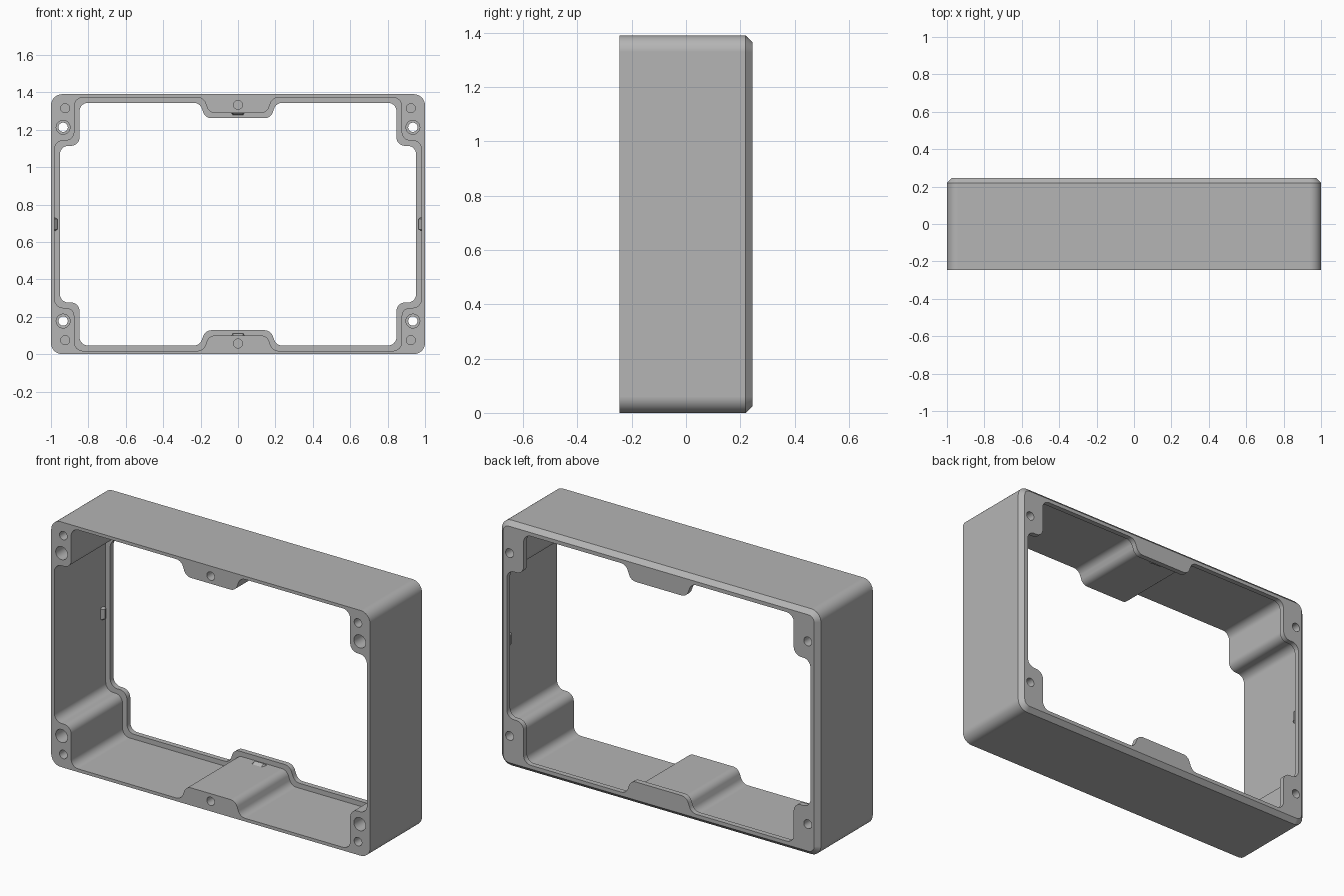
import bpy, bmesh, math
from mathutils import Vector

cube = bpy.data.objects.get("Cube")
if cube:
    bpy.data.objects.remove(cube, do_unlink=True)

FRONT, BACK = -0.245, 0.245
MID = 0.695      # half of the height
LIP = 0.028      # how far the rear lip stands in from the wall

grey = bpy.data.materials.new("plain grey")
grey.use_nodes = True
grey.diffuse_color = (0.46, 0.46, 0.46, 1)
grey.node_tree.nodes["Principled BSDF"].inputs["Base Color"].default_value = (0.46, 0.46, 0.46, 1)


def four_way(quarter):
    """Mirror a first-quadrant outline into a closed counter-clockwise one."""
    half = quarter + [(-x, z) for x, z in reversed(quarter)]
    return [Vector(p) for p in half + [(-x, -z) for x, z in half]]


def inset(points, d):
    """Move every edge of a counter-clockwise outline inward by d."""
    out = []
    for i, p in enumerate(points):
        a = (p - points[i - 1]).normalized()
        b = (points[(i + 1) % len(points)] - p).normalized()
        na, nb = Vector((-a.y, a.x)), Vector((-b.y, b.x))
        out.append(p + (na + nb) * d / (1 + na.dot(nb)))
    return out


def fillet(points, r, steps=8):
    """Round every corner with an arc."""
    out = []
    for i, p in enumerate(points):
        u = (points[i - 1] - p).normalized()
        v = (points[(i + 1) % len(points)] - p).normalized()
        half = u.angle(v) / 2
        c = p + (u + v).normalized() * r / math.sin(half)
        s = p + u * r / math.tan(half) - c
        e = p + v * r / math.tan(half) - c
        start = math.atan2(s.y, s.x)
        sweep = math.atan2(s.x * e.y - s.y * e.x, s.dot(e))
        for k in range(steps + 1):
            t = start + sweep * k / steps
            out.append(c + Vector((math.cos(t), math.sin(t))) * r)
    return out


def loft(name, rings):
    """Solid through matching outlines, each given as (y, points)."""
    bm = bmesh.new()
    loops = [[bm.verts.new((p.x, y, p.y + MID)) for p in pts] for y, pts in rings]
    n = len(loops[0])
    for a, b in zip(loops, loops[1:]):
        for i in range(n):
            j = (i + 1) % n
            bm.faces.new((a[i], a[j], b[j], b[i]))
    bm.faces.new(loops[0])
    bm.faces.new(loops[-1])
    bmesh.ops.recalc_face_normals(bm, faces=bm.faces)
    mesh = bpy.data.meshes.new(name)
    bm.to_mesh(mesh)
    bm.free()
    mesh.materials.append(grey)
    obj = bpy.data.objects.new(name, mesh)
    bpy.context.collection.objects.link(obj)
    return obj


def circle(x, z, r, n=32):
    return [Vector((x + r * math.cos(i * math.tau / n), z + r * math.sin(i * math.tau / n)))
            for i in range(n)]


def cut(target, name, y0, y1, points):
    """Subtract a prism from the target, then drop the cutter."""
    cutter = loft(name, [(y0, points), (y1, points)])
    cutter.hide_render = True
    mod = target.modifiers.new(name, 'BOOLEAN')
    mod.operation, mod.solver, mod.object = 'DIFFERENCE', 'EXACT', cutter
    bpy.context.view_layer.objects.active = target
    bpy.ops.object.modifier_apply(modifier=name)
    bpy.data.objects.remove(cutter, do_unlink=True)


# Outer body with rounded corners and a chamfered back edge
box = four_way([(1, MID)])
frame = loft("frame", [(FRONT, fillet(box, 0.06)), (0.22, fillet(box, 0.06)),
                       (BACK, fillet(inset(box, 0.025), 0.035))])

# Inner wall stepping around the corner and middle bosses, and the rear lip
wall = four_way([(0.98, 0.447), (0.875, 0.447), (0.875, 0.677), (0.185, 0.677), (0.155, 0.595)])
cut(frame, "wall_cutter", -0.4, 0.215, fillet(wall, 0.045))
cut(frame, "lip_cutter", -0.4, 0.4, fillet(inset(wall, LIP), 0.045))

# Corner screw holes with wide front bores, and blind holes
for sz in (-1, 1):
    for sx in (-1, 1):
        cut(frame, "bore_cutter", -0.4, -0.05, circle(sx * 0.935, sz * 0.518, 0.037))
        cut(frame, "through_cutter", -0.4, 0.4, circle(sx * 0.935, sz * 0.518, 0.025))
        cut(frame, "corner_hole_cutter", -0.4, -0.05, circle(sx * 0.924, sz * 0.62, 0.024))
    cut(frame, "middle_hole_cutter", -0.4, -0.05, circle(0, sz * 0.638, 0.024))

# Smooth the rounds, keep flat faces flat
bpy.ops.object.select_all(action='DESELECT')
frame.select_set(True)
bpy.context.view_layer.objects.active = frame
bpy.ops.object.shade_smooth_by_angle(angle=math.radians(30))
weighted = frame.modifiers.new("flat_normals", 'WEIGHTED_NORMAL')
weighted.keep_sharp = True
weighted.weight = 100


def catch(name, origin, inward, height):
    """Small wedge on the wall next to the lip."""
    o, n = Vector(origin), Vector(inward)
    t = Vector((-n.y, n.x))

    def ring(h):
        return [o - t * 0.04 - n * 0.005, o + t * 0.04 - n * 0.005,
                o + t * 0.028 + n * h, o - t * 0.028 + n * h]
    loft(name, [(0.17, ring(0)), (0.185, ring(height)),
                (0.195, ring(height)), (0.21, ring(0))])


# Snap catches on the middle bosses and the side walls
catch("top_catch", (0, 0.595), (0, -1), 0.01)
catch("bottom_catch", (0, -0.595), (0, 1), 0.01)
catch("left_catch", (0.98, 0), (-1, 0), 0.015)
catch("right_catch", (-0.98, 0), (1, 0), 0.015)
